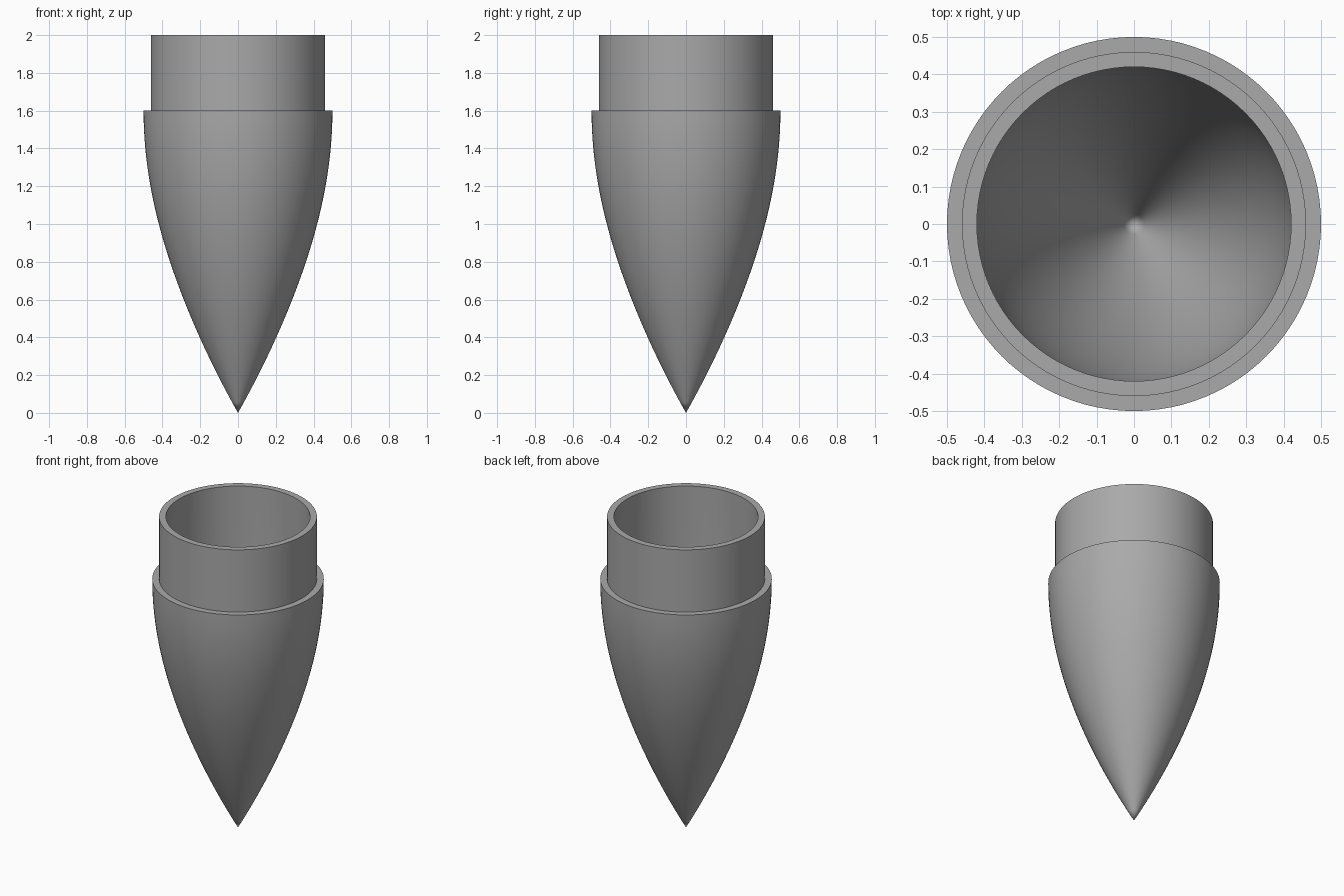
import bpy
import bmesh
import math
from mathutils import Matrix, Vector

cube = bpy.data.objects.get("Cube")
if cube:
    bpy.data.objects.remove(cube, do_unlink=True)

SEGMENTS = 96
BASE_Z = 1.6       # where the cone meets the shoulder
TOP_Z = 2.0
INNER_R = 0.42

grey = bpy.data.materials.new("plain_grey")
grey.use_nodes = True
colour = (0.40, 0.40, 0.40, 1)
grey.diffuse_color = colour
grey.node_tree.nodes["Principled BSDF"].inputs["Base Color"].default_value = colour


def ogive(radius, tip_z, steps=28):
    """Pointed curve from the tip up to the cone base."""
    points = []
    for i in range(steps + 1):
        t = i / steps
        r = radius * (2 * t - t * t - 0.06 * math.sin(math.pi * t) * (1 - t))
        points.append((r, tip_z + (BASE_Z - tip_z) * t))
    return points


def lathe(name, profile):
    """Revolve a (radius, height) profile around z."""
    bm = bmesh.new()
    verts = [bm.verts.new((r, 0, z)) for r, z in profile]
    edges = [bm.edges.new(pair) for pair in zip(verts, verts[1:])]
    bmesh.ops.spin(bm, geom=verts + edges, cent=(0, 0, 0), axis=(0, 0, 1),
                   angle=math.tau, steps=SEGMENTS, use_duplicate=False)
    bmesh.ops.remove_doubles(bm, verts=bm.verts, dist=0.0001)
    bmesh.ops.recalc_face_normals(bm, faces=bm.faces)
    mesh = bpy.data.meshes.new(name)
    bm.to_mesh(mesh)
    bm.free()
    mesh.materials.append(grey)
    obj = bpy.data.objects.new(name, mesh)
    bpy.context.collection.objects.link(obj)
    bpy.ops.object.select_all(action='DESELECT')
    obj.select_set(True)
    bpy.context.view_layer.objects.active = obj
    bpy.ops.object.shade_smooth_by_angle(angle=math.radians(30))
    return obj


# One hollow shell: outer cone, step, shoulder, rim, bore and inner cone
outer = ogive(0.5, 0)
shoulder = [(0.46, BASE_Z), (0.46, TOP_Z), (INNER_R, TOP_Z)]
inner = ogive(INNER_R, 0.14)[::-1]
lathe("hollow_nose_cone", outer + shoulder + inner)
